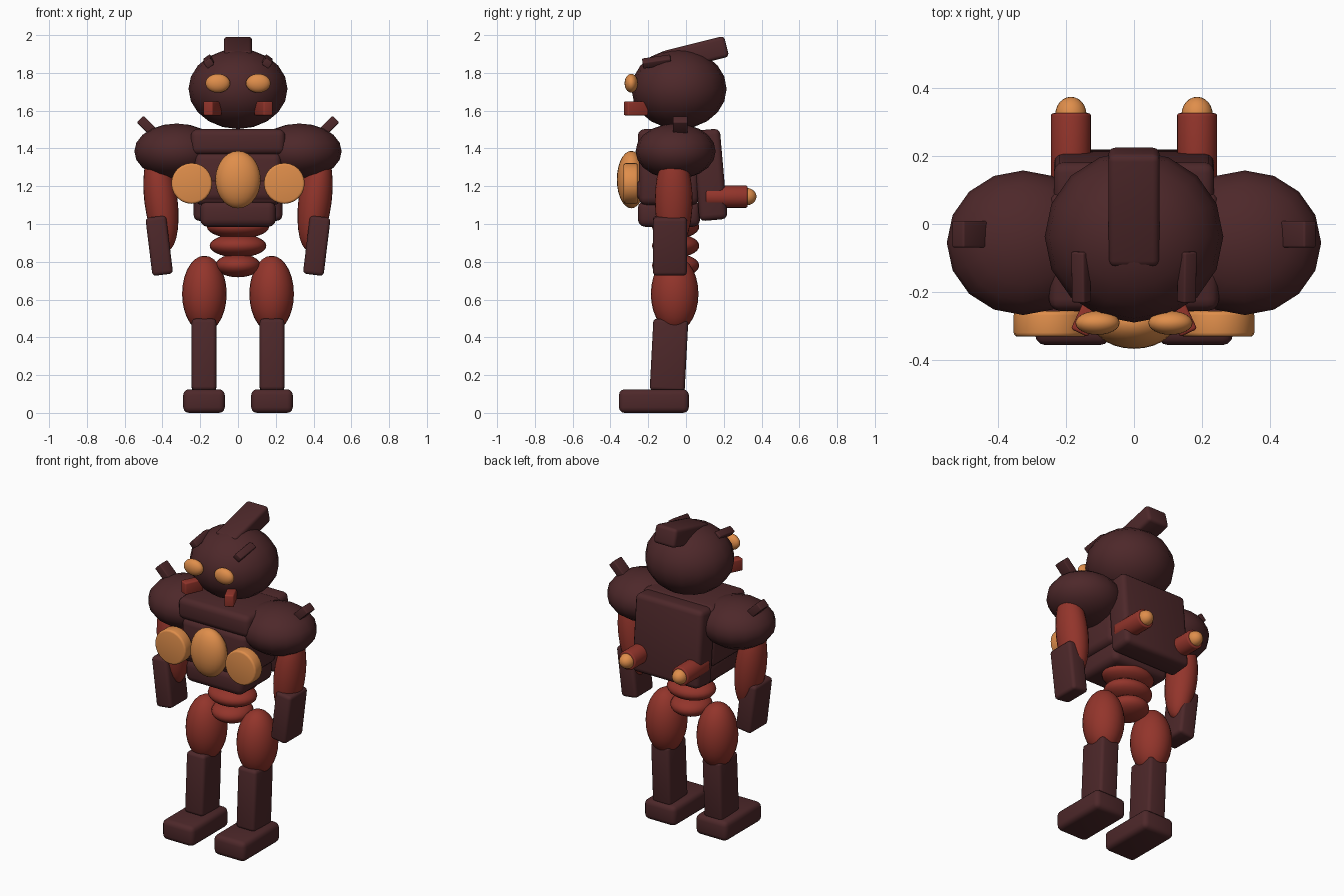
import bpy
from math import radians

if "Cube" in bpy.data.objects:
    bpy.data.objects.remove(bpy.data.objects["Cube"], do_unlink=True)


def make_material(name, rgb):
    mat = bpy.data.materials.new(name)
    mat.use_nodes = True
    mat.diffuse_color = (*rgb, 1)
    mat.node_tree.nodes["Principled BSDF"].inputs["Base Color"].default_value = (*rgb, 1)
    return mat


DARK = make_material("dark maroon", (0.075, 0.021, 0.023))
RED = make_material("rust red", (0.29, 0.035, 0.024))
ORANGE = make_material("amber orange", (0.74, 0.27, 0.07))


def finish(name, mat, size, rot, bevel=0):
    """Name, size, turn, colour and soften the active primitive."""
    ob = bpy.context.object
    ob.name = name
    ob.scale = size
    bpy.ops.object.transform_apply(location=False, rotation=True, scale=True)
    ob.rotation_euler = [radians(a) for a in rot]
    ob.data.materials.append(mat)
    if bevel:
        mod = ob.modifiers.new("soft edges", "BEVEL")
        mod.width = bevel
        mod.segments = 3
        bpy.ops.object.modifier_apply(modifier=mod.name)
    bpy.ops.object.shade_smooth_by_angle(angle=radians(45))
    return ob


def box(name, mat, loc, size, rot=(0, 0, 0), bevel=0.02):
    bpy.ops.mesh.primitive_cube_add(size=1, location=loc)
    return finish(name, mat, size, rot, bevel)


def ball(name, mat, loc, radii, rot=(0, 0, 0), segs=24, rings=14):
    bpy.ops.mesh.primitive_uv_sphere_add(segments=segs, ring_count=rings, radius=1, location=loc)
    return finish(name, mat, radii, rot)


def rod(name, mat, loc, radius, length, bevel=0.008):
    # Cylinder running front to back
    bpy.ops.mesh.primitive_cylinder_add(vertices=24, radius=radius, depth=length,
                                        location=loc, rotation=(radians(90), 0, 0))
    return finish(name, mat, (1, 1, 1), (0, 0, 0), bevel)


def pair(builder, name, mat, loc, *args, rot=(0, 0, 0), **kw):
    """Build a part on both sides, mirrored in x."""
    for side, s in (("left", 1), ("right", -1)):
        if builder is not rod:
            kw["rot"] = (rot[0], s * rot[1], s * rot[2])
        builder(f"{side}_{name}", mat, (s * loc[0], loc[1], loc[2]), *args, **kw)


# Head with crest, brows, eyes and mandibles
ball("head", DARK, (0, -0.037, 1.715), (0.262, 0.252, 0.212), segs=16, rings=10)
box("crest", DARK, (0, 0.05, 1.9), (0.15, 0.34, 0.113), (14, 0, 0))
pair(box, "brow", DARK, (0.155, -0.155, 1.86), (0.045, 0.15, 0.04), rot=(10, 35, 5), bevel=0.006)
pair(ball, "eye", ORANGE, (0.107, -0.29, 1.745), (0.065, 0.035, 0.05))
pair(box, "mandible", RED, (0.135, -0.265, 1.612), (0.055, 0.12, 0.075), rot=(0, 0, 25), bevel=0.008)

# Stacked torso blocks
box("upper_chest", DARK, (0, -0.08, 1.435), (0.5, 0.35, 0.135), bevel=0.035)
box("middle_chest", DARK, (0, -0.09, 1.24), (0.46, 0.32, 0.28), bevel=0.04)
box("ribs", DARK, (0, -0.09, 1.18), (0.44, 0.34, 0.125), bevel=0.04)
box("lower_chest", DARK, (0, -0.09, 1.055), (0.4, 0.33, 0.14), bevel=0.04)

# Amber chest plates
ball("chest_gem", ORANGE, (0, -0.29, 1.235), (0.12, 0.076, 0.152))
pair(rod, "chest_disc", ORANGE, (0.245, -0.293, 1.215), 0.108, 0.075, bevel=0.012)

# Segmented waist
for i, (width, height) in enumerate(((0.12, 0.78), (0.15, 0.885), (0.165, 0.985))):
    ball(f"waist_ring_{i + 1}", RED, (0, -0.055, height), (width, 0.125, 0.062))

# Backpack with cannons
box("backpack", DARK, (0, 0.125, 1.26), (0.47, 0.15, 0.48), (5, 0, 0), bevel=0.03)
pair(rod, "cannon", RED, (0.185, 0.215, 1.145), 0.059, 0.22)
pair(ball, "cannon_tip", ORANGE, (0.185, 0.32, 1.145), (0.046, 0.053, 0.046))

# Shoulders with spikes
pair(ball, "shoulder", DARK, (0.325, -0.055, 1.385), (0.224, 0.212, 0.147), segs=16, rings=10)
pair(box, "shoulder_spike", DARK, (0.482, -0.03, 1.52), (0.05, 0.078, 0.1), rot=(0, 45, 0), bevel=0.006)

# Arms
pair(ball, "upper_arm", RED, (0.408, -0.065, 1.125), (0.088, 0.1, 0.27), rot=(0, 7, 0))
pair(box, "forearm", DARK, (0.417, -0.085, 0.885), (0.11, 0.18, 0.31), rot=(0, 7, 0), bevel=0.02)

# Legs
pair(ball, "thigh", RED, (0.178, -0.06, 0.63), (0.118, 0.126, 0.202))
pair(box, "shin", DARK, (0.18, -0.09, 0.305), (0.13, 0.185, 0.38), rot=(-3, 0, 0), bevel=0.02)
pair(box, "foot", DARK, (0.18, -0.17, 0.0625), (0.22, 0.37, 0.125), bevel=0.03)
